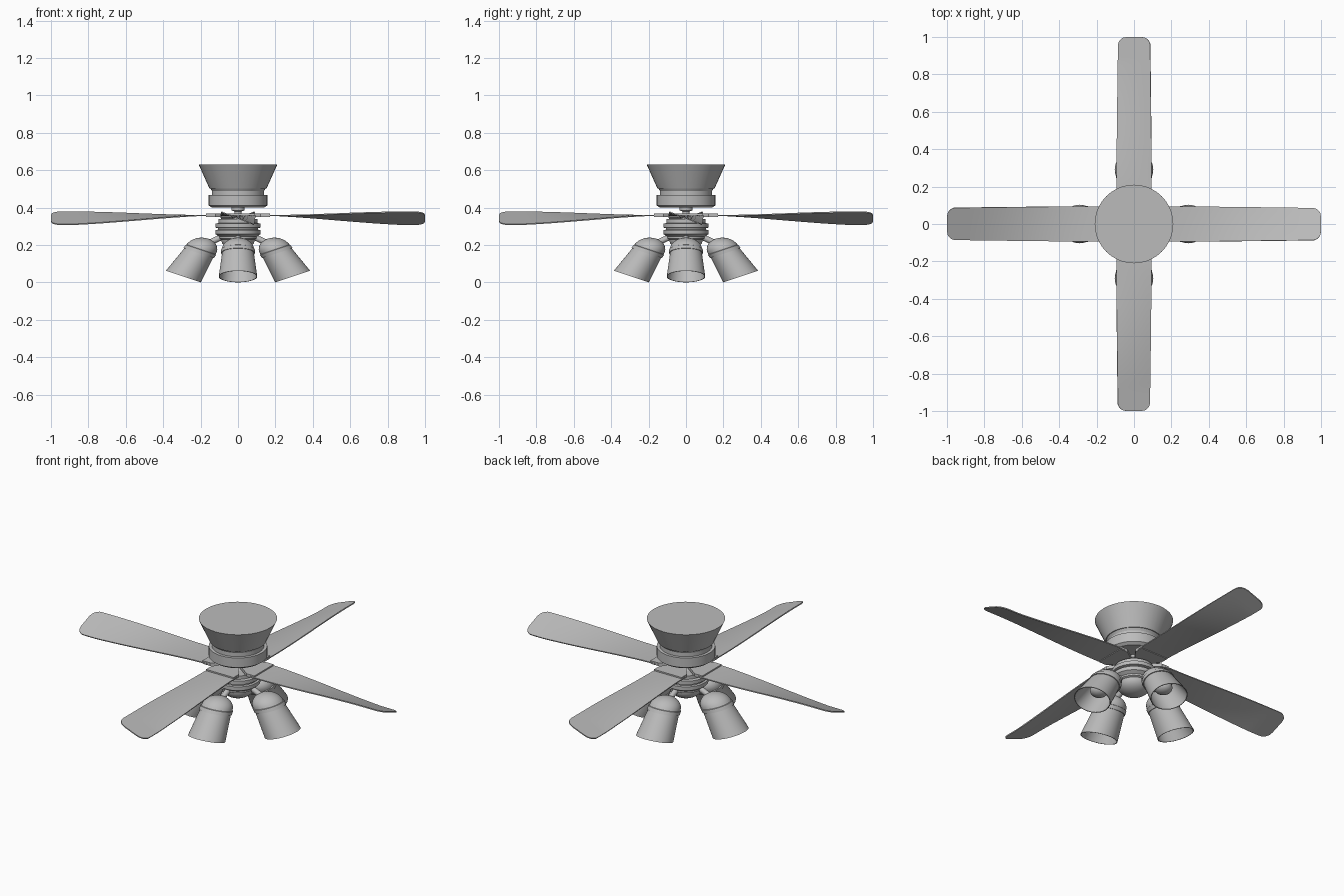
import bpy, bmesh, math
from mathutils import Matrix, Vector

if "Cube" in bpy.data.objects:
    bpy.data.objects.remove(bpy.data.objects["Cube"])

metal = bpy.data.materials.new("light_grey")
metal.diffuse_color = (0.5, 0.5, 0.5, 1)
metal.use_nodes = True
metal.node_tree.nodes["Principled BSDF"].inputs["Base Color"].default_value = metal.diffuse_color


def finish(name, bm, mat=None, angle=30):
    """Turn a bmesh into a smooth-shaded object with sharp edges kept."""
    if mat:
        bm.transform(mat)
    bmesh.ops.recalc_face_normals(bm, faces=bm.faces)
    mesh = bpy.data.meshes.new(name)
    bm.to_mesh(mesh)
    bm.free()
    mesh.materials.append(metal)
    ob = bpy.data.objects.new(name, mesh)
    bpy.context.collection.objects.link(ob)
    bpy.ops.object.select_all(action='DESELECT')
    ob.select_set(True)
    bpy.context.view_layer.objects.active = ob
    bpy.ops.object.shade_smooth_by_angle(angle=math.radians(angle))
    return ob


def lathe(name, profile, mat=None, closed=False, seg=40):
    """Spin a (radius, z) profile around z."""
    bm = bmesh.new()
    vs = [bm.verts.new((r, 0, z)) for r, z in profile]
    pairs = list(zip(vs, vs[1:])) + ([(vs[-1], vs[0])] if closed else [])
    es = [bm.edges.new(p) for p in pairs]
    bmesh.ops.spin(bm, geom=vs + es, axis=(0, 0, 1), cent=(0, 0, 0),
                   angle=2 * math.pi, steps=seg, use_duplicate=False)
    bmesh.ops.remove_doubles(bm, verts=bm.verts, dist=1e-5)
    return finish(name, bm, mat)


def arc(r, h, z, a0, a1, n=8):
    """Elliptic arc points of radius r and height h, angles in degrees."""
    ts = [math.radians(a0 + (a1 - a0) * i / n) for i in range(n + 1)]
    return [(max(r * math.cos(t), 0), z + h * math.sin(t)) for t in ts]


def rod(name, p, q, r, mat):
    p, q = Vector(p), Vector(q)
    bm = bmesh.new()
    bmesh.ops.create_cone(bm, cap_ends=True, segments=16, radius1=r, radius2=r,
                          depth=(q - p).length)
    turn = (q - p).to_track_quat('Z', 'Y').to_matrix().to_4x4()
    return finish(name, bm, mat @ Matrix.Translation((p + q) / 2) @ turn)


# Ceiling canopy, motor housing and shaft
lathe("canopy", [(0, .63), (.21, .63), (.153, .503), (0, .503)])
lathe("motor_housing", [(0, .505), (.15, .505), (.14, .49), (.14, .468), (.157, .468),
                        (.157, .412), (.14, .40), (0, .40)])
lathe("shaft", [(0, .405), (.035, .405), (.035, .385), (.02, .38), (.02, .345),
                (.05, .335), (0, .335)], seg=24)

# Light kit body with a rounded bowl underneath
lathe("light_kit_body", [(0, .338), (.105, .338), (.105, .318), (.12, .314), (.12, .293),
                         (.108, .29), (.108, .282), (.12, .28), (.12, .258), (.1, .245),
                         (.1, .235)] + arc(.09, .06, .23, 0, -90))


def blade(mat):
    """Twisted paddle with rounded tip corners."""
    nx, ny, half, corner, x0 = 32, 8, .093, .05, .14
    bm = bmesh.new()
    rows = []
    for i in range(nx + 1):
        x = x0 + (1 - x0) * (1 - (1 - i / nx) ** 1.5)
        t = min(max((x - .2) / .68, 0), 1)
        twist = math.radians(21) * (.5 * t + .5 * t * t * (3 - 2 * t))
        d = max(0, x - (1 - corner))
        w = half - corner + math.sqrt(max(corner ** 2 - d ** 2, 0))
        z = .361 - .015 * t
        row = []
        for j in range(ny + 1):
            s = w * (2 * j / ny - 1)
            row.append(bm.verts.new((x, s * math.cos(twist), z - s * math.sin(twist))))
        rows.append(row)
    for a, b in zip(rows, rows[1:]):
        for j in range(ny):
            bm.faces.new((a[j], b[j], b[j + 1], a[j + 1]))
    bmesh.ops.recalc_face_normals(bm, faces=bm.faces)
    bmesh.ops.solidify(bm, geom=bm.faces[:], thickness=.006)
    return finish("blade", bm, mat)


def blade_bracket(mat):
    """Wedge plate joining a blade to the shaft."""
    bm = bmesh.new()
    outline = [(.01, -.01), (.12, -.09), (.17, -.09), (.17, .09), (.12, .09), (.01, .01)]
    f = bm.faces.new([bm.verts.new((x, y, .351)) for x, y in outline])
    ext = bmesh.ops.extrude_face_region(bm, geom=[f])
    bmesh.ops.translate(bm, vec=(0, 0, .018),
                        verts=[v for v in ext["geom"] if isinstance(v, bmesh.types.BMVert)])
    return finish("blade_bracket", bm, mat)


# Four blades and four lamps around the axis
squash = Matrix.Diagonal((1, 1, .71, 1))
for k in range(4):
    around = Matrix.Rotation(k * math.pi / 2, 4, 'Z')
    blade(around)
    blade_bracket(around)
    lamp = (squash @ around @ Matrix.Translation((.205, 0, .232))
            @ Matrix.Rotation(math.radians(-25), 4, 'Y'))
    lathe("lamp_cap", [(.082, -.012), (.09, -.012), (.09, .015)]
          + arc(.086, .09, .018, 0, 90), lamp)
    lathe("lamp_shade", [(.084, .0), (.103, -.207), (.099, -.207), (.08, .0)], lamp, True)
    lathe("lamp_socket", [(0, .0), (.081, .0), (.081, -.006), (0, -.006)], lamp)
    lathe("bulb", [(.025, -.005), (.028, -.04)] + arc(.05, .05, -.09, 55, -90), lamp, seg=24)
    rod("lamp_arm", (.06, 0, .255), (.17, 0, .205), .016, around)
